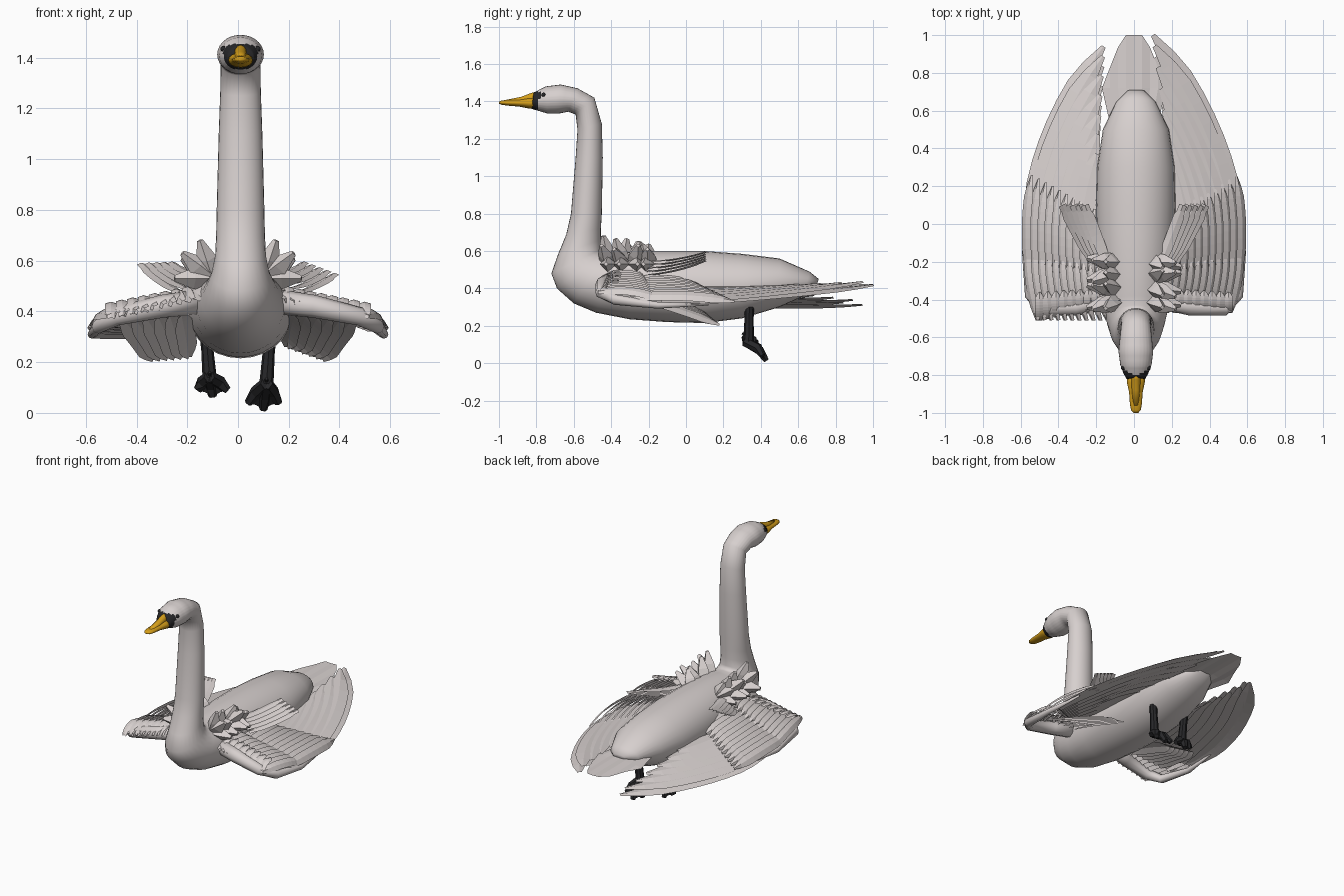
import bpy, bmesh, math, random
from mathutils import Vector as V

random.seed(4)
cube = bpy.data.objects.get("Cube")
if cube:
    bpy.data.objects.remove(cube)


def material(name, r, g, b):
    m = bpy.data.materials.new(name)
    m.use_nodes = True
    m.diffuse_color = (r, g, b, 1)
    m.node_tree.nodes["Principled BSDF"].inputs["Base Color"].default_value = (r, g, b, 1)
    return m


WHITE = material("feather white", .68, .63, .62)
YELLOW = material("bill yellow", .66, .34, .01)
BLACK = material("skin black", .02, .02, .022)


def finish(bm, name, mats, smooth=True):
    mesh = bpy.data.meshes.new(name)
    bm.to_mesh(mesh)
    bm.free()
    for m in mats:
        mesh.materials.append(m)
    ob = bpy.data.objects.new(name, mesh)
    bpy.context.collection.objects.link(ob)
    for p in mesh.polygons:
        p.use_smooth = smooth
    return ob


def skin(bm, rings):
    """Bridge closed rings of points and cap both ends."""
    loops = [[bm.verts.new(p) for p in ring] for ring in rings]
    n = len(loops[0])
    for a, b in zip(loops, loops[1:]):
        for i in range(n):
            j = (i + 1) % n
            bm.faces.new((a[i], a[j], b[j], b[i]))
    bm.faces.new(loops[0][::-1])
    bm.faces.new(loops[-1])
    bmesh.ops.recalc_face_normals(bm, faces=bm.faces[:])


def section_loft(bm, rows, cx=.01, sides=28):
    """Elliptical rings, each spanning a low point and a high point in the side plane."""
    rings = []
    for y0, z0, y1, z1, w in rows:
        lo, hi = V((cx, y0, z0)), V((cx, y1, z1))
        mid, half = (lo + hi) / 2, (hi - lo) / 2
        rings.append([mid + half * math.cos(a) + V((w * math.sin(a), 0, 0))
                      for a in (math.tau * i / sides for i in range(sides))])
    skin(bm, rings)


def tube(bm, path, radii, sides=8):
    pts = [V(p) for p in path]
    rings = []
    for i, p in enumerate(pts):
        d = (pts[min(i + 1, len(pts) - 1)] - pts[max(i - 1, 0)]).normalized()
        side = d.cross(V((0, 0, 1)) if abs(d.z) < .8 else V((0, 1, 0))).normalized()
        up = side.cross(d)
        rings.append([p + (side * math.cos(a) + up * math.sin(a)) * radii[i]
                      for a in (math.tau * k / sides for k in range(sides))])
    skin(bm, rings)


def feather(bm, base, tip, width, bow=(0, 0, 0), up=(0, 0, 1), blunt=.2):
    """Curved blade with a raised central shaft and a rounded end."""
    base, tip = V(base), V(tip)
    ctrl = (base + tip) / 2 + V(bow) * 2
    last = None
    steps = 10
    for i in range(steps + 1):
        t = i / steps
        p = base * (1 - t) ** 2 + ctrl * 2 * t * (1 - t) + tip * t * t
        d = (ctrl - base) * (1 - t) + (tip - ctrl) * t
        side = d.cross(V(up)).normalized()
        w = width / 2 * max(blunt, min(1, .5 + t * 2, 2.2 * math.sqrt(1 - t)))
        row = [bm.verts.new(q) for q in (p - side * w, p + V(up) * .007, p + side * w)]
        if last:
            for k in (0, 1):
                bm.faces.new((last[k], last[k + 1], row[k + 1], row[k]))
        last = row


def lerp(a, b, t):
    return V(a).lerp(V(b), t)


# Body, neck and head as one continuous loft
bm = bmesh.new()
section_loft(bm, [
    (.7, .42, .71, .45, .045), (.63, .36, .66, .49, .105), (.5, .3, .5, .56, .175),
    (.3, .24, .3, .585, .205), (.1, .215, .1, .6, .21), (-.1, .22, -.1, .6, .205),
    (-.3, .235, -.25, .6, .19), (-.48, .27, -.38, .59, .175), (-.6, .32, -.43, .585, .155),
    (-.69, .4, -.45, .59, .135), (-.72, .48, -.455, .61, .115), (-.685, .58, -.455, .66, .1),
    (-.64, .69, -.455, .72, .096), (-.615, .8, -.45, .8, .094), (-.59, 1.1, -.445, 1.1, .086),
    (-.58, 1.25, -.45, 1.28, .08), (-.59, 1.33, -.49, 1.42, .078),
    (-.63, 1.345, -.58, 1.47, .085), (-.68, 1.335, -.67, 1.49, .092),
    (-.74, 1.335, -.75, 1.48, .083), (-.79, 1.35, -.79, 1.46, .066),
    (-.825, 1.36, -.815, 1.445, .05)])
bmesh.ops.subdivide_edges(bm, edges=[e for e in bm.edges if e.verts[0].co.z > 1.33
                                     and e.verts[1].co.z > 1.33], cuts=2, use_grid_fill=True)
# Dark face mask reaching back to the eyes
for f in bm.faces:
    c = f.calc_center_median()
    stripe = c.y < -.77 and 1.415 < c.z < 1.45
    if 1.355 < c.z < 1.455 and (c.y < -.79 or stripe):
        f.material_index = 1
finish(bm, "body_and_neck", [WHITE, BLACK])

# Bill with a knob running down its ridge
bm = bmesh.new()
section_loft(bm, [(-.79, 1.36, -.79, 1.42, .05), (-.84, 1.362, -.84, 1.42, .047),
                  (-.89, 1.372, -.89, 1.412, .036), (-.95, 1.377, -.95, 1.408, .032),
                  (-.985, 1.382, -.985, 1.405, .026), (-1, 1.388, -1, 1.398, .012)], sides=16)
section_loft(bm, [(-.79, 1.39, -.79, 1.455, .024), (-.83, 1.39, -.825, 1.446, .024),
                  (-.88, 1.39, -.88, 1.425, .022), (-.96, 1.385, -.96, 1.409, .016)], sides=12)
finish(bm, "bill", [YELLOW])

for s, label in ((1, "left"), (-1, "right")):
    bm = bmesh.new()
    bmesh.ops.create_uvsphere(bm, u_segments=12, v_segments=8, radius=.012)
    bmesh.ops.translate(bm, verts=bm.verts, vec=(.01 + s * .067, -.762, 1.435))
    finish(bm, label + "_eye", [BLACK])

    # Wing arm: leading edge, wrist and outer rim
    bm = bmesh.new()
    tube(bm, [(s * x, y, z) for x, y, z in (
        (.14, -.4, .44), (.3, -.44, .42), (.48, -.45, .38), (.55, -.38, .34),
        (.575, -.15, .31), (.55, .12, .315))], (.05, .045, .036, .028, .018, .006))
    finish(bm, label + "_wing_arm", [WHITE])

    # Long flight feathers sweeping back beside the tail
    tip = (s * .1, 1, .425) if s > 0 else (s * .16, .94, .32)
    bm = bmesh.new()
    for i in range(13):
        t = i / 12
        feather(bm, lerp((s * .54, -.1, .315), (s * .28, -.3, .42), t),
                lerp(tip, (s * .2, .32, .395), t) + V((0, 0, .02 * (i % 2) - .01)),
                .12, (s * (.1 - .08 * t), 0, -.01), (s * .2, 0, 1))
    finish(bm, label + "_flight_feathers", [WHITE], False)

    # Two overlapping rows of tilted coverts
    bm = bmesh.new()
    front = -.47 if s > 0 else -.51
    for i in range(11):
        t = i / 10
        x = .57 - .37 * t
        feather(bm, (s * (x - .02), -.3, .35 + .1 * t), (s * (x - .03), .26 - .2 * t, .33 + .09 * t),
                .07, (s * .025, 0, .02), (s * .75, 0, .7))
        feather(bm, (s * (x - .06), front, .38 + .07 * t), (s * (x - .005), -.13 - .1 * t, .34 + .13 * t),
                .06, (s * .015, 0, .025), (s * .75, 0, .7))
    finish(bm, label + "_coverts", [WHITE], False)

    # Short ridged feathers standing along the leading edge
    bm = bmesh.new()
    for i in range(8):
        t = i / 7
        feather(bm, lerp((s * .19, -.46, .43), (s * .5, front, .37), t),
                lerp((s * .2, -.34, .49), (s * .5, -.36, .43), t), .05, (0, -.01, .02))
    finish(bm, label + "_edge_feathers", [WHITE], False)

    # Drooping feathers beneath the wing
    bm = bmesh.new()
    for i in range(6):
        t = i / 5
        feather(bm, lerp((s * .45, -.3, .36), (s * .22, -.3, .38), t),
                lerp((s * .33, .18, .205), (s * .19, .12, .235 + .02 * s), t), .085,
                (0, 0, .01), (s * .5, 0, .8))
    finish(bm, label + "_under_feathers", [WHITE], False)

    # Raised scapular strip beside the back
    bm = bmesh.new()
    for i in range(5):
        t = i / 4
        feather(bm, lerp((s * .14, -.22, .54), (s * .22, -.2, .47), t),
                lerp((s * .26, .1, .59), (s * .38, .1, .585 - .04 * (s > 0)), t),
                .06, (0, 0, -.012), blunt=.7)
    finish(bm, label + "_scapulars", [WHITE], False)

    # Jagged shoulder tufts: flat-sided spikes in four fans
    bm = bmesh.new()
    for i in range(4):
        y = -.42 + .07 * i
        for x, z in ((.15, .68 - .015 * i), (.22, .63 - .02 * (i % 2)), (.25, .53)):
            base = V((s * .1, y + .01, .53))
            end = V((s * x, y + random.uniform(-.04, .04), z))
            tube(bm, (base, lerp(base, end, .5), end), (.05, .042, .012), 4)
    finish(bm, label + "_shoulder_tufts", [WHITE], False)

    # Leg, toes and webbing
    drop = 0 if s > 0 else .05
    hip, ankle = V((s * .13, .34, .36)), V((s * .112, .335, .115 + drop / 2))
    bm = bmesh.new()
    tube(bm, (hip, lerp(hip, ankle, .5), ankle), (.028, .024, .028))
    ends = [V((s * .1 + k * .06, .43 - drop - .02 * abs(k), .014 + drop + .025 * abs(k)))
            for k in (-1, 0, 1)]
    for e in ends:
        knuckle = lerp(ankle, e, .55) + V((0, .008, .008))
        tube(bm, (ankle - V((0, .02, 0)), knuckle, e), (.026, .027, .016), 6)
    for a, b in zip(ends, ends[1:]):
        bm.faces.new([bm.verts.new(p) for p in (ankle, a, (a + b) / 2 - V((0, .01, -.005)), b)])
    tube(bm, (ankle, ankle + V((0, -.035, .02))), (.015, .006), 6)
    finish(bm, label + "_leg_and_foot", [BLACK], False)

# Tail: one pleated fan, widest past the rump and cut square at the end
bm = bmesh.new()
last = None
for i in range(9):
    u = i / 4 - 1
    end = 1 - .28 * max(0, (abs(u) - .35) / .65)
    pleat = .006 * (i % 2) - .015 * abs(u)
    strip = [bm.verts.new(p) for p in ((u * .12, .5, .43 + pleat), (u * .17, .72, .425 + pleat),
                                       (u * .17, end, .422 + pleat))]
    if last:
        for k in (0, 1):
            bm.faces.new((last[k], strip[k], strip[k + 1], last[k + 1]))
    last = strip
bmesh.ops.remove_doubles(bm, verts=bm.verts, dist=.001)
finish(bm, "tail", [WHITE], False)
